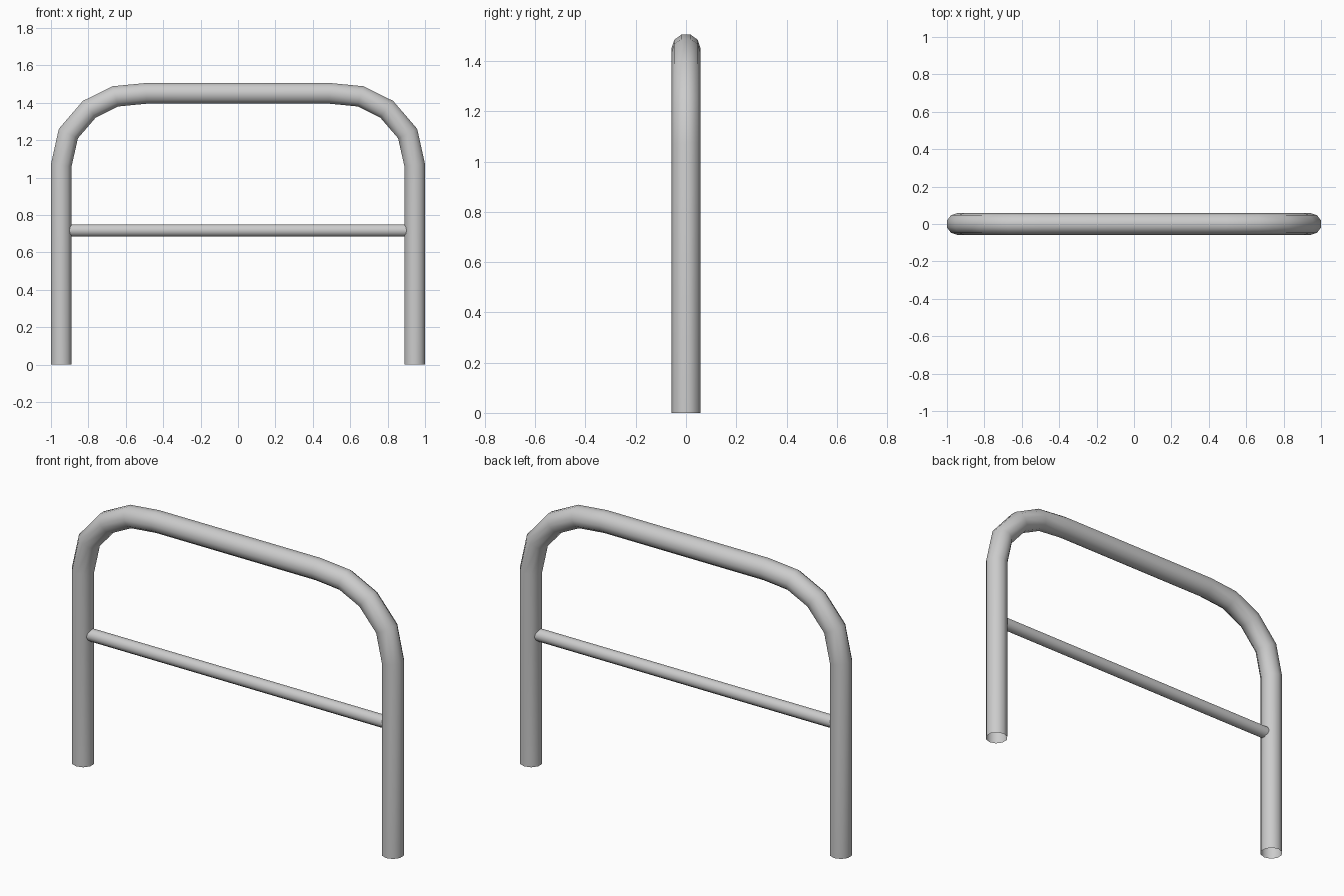
import bpy
import bmesh
from math import cos, sin, pi
from mathutils import Vector

cube = bpy.data.objects.get("Cube")
if cube:
    bpy.data.objects.remove(cube)

SIDES = 10
steel = bpy.data.materials.new("light_grey_steel")
steel.use_nodes = True
grey = (0.6, 0.6, 0.6, 1)
steel.diffuse_color = grey
steel.node_tree.nodes["Principled BSDF"].inputs["Base Color"].default_value = grey


def tube(name, path, radius):
    """Sweep an open round tube along a path in the XZ plane, mitring the bends."""
    pts = [Vector((x, 0, z)) for x, z in path]
    bm = bmesh.new()
    rings = []
    for i, p in enumerate(pts):
        before = (p - pts[max(i - 1, 0)]).normalized()
        after = (pts[min(i + 1, len(pts) - 1)] - p).normalized()
        along = (before + after).normalized()
        across = Vector((-along.z, 0, along.x))
        mitre = 1 / max(along.dot(before), along.dot(after))
        ring = []
        for k in range(SIDES):
            a = 2 * pi * k / SIDES
            offset = across * sin(a) * mitre + Vector((0, cos(a), 0))
            ring.append(bm.verts.new(p + offset * radius))
        rings.append(ring)
    for r, s in zip(rings, rings[1:]):
        for k in range(SIDES):
            n = (k + 1) % SIDES
            bm.faces.new((r[k], r[n], s[n], s[k]))
    bmesh.ops.recalc_face_normals(bm, faces=bm.faces)
    for f in bm.faces:
        f.smooth = True
    mesh = bpy.data.meshes.new(name)
    bm.to_mesh(mesh)
    bm.free()
    mesh.materials.append(steel)
    obj = bpy.data.objects.new(name, mesh)
    bpy.context.collection.objects.link(obj)
    return obj


# Bent hoop: one leg and bend, mirrored to the other side
half = [(0.945, 0), (0.945, 1.065), (0.907, 1.235),
        (0.795, 1.365), (0.655, 1.434), (0.49, 1.45)]
tube("hoop_frame", half + [(-x, z) for x, z in reversed(half)], 0.058)

# Thin rail between the legs
tube("cross_rail", [(-0.93, 0.717), (0.93, 0.717)], 0.034)
